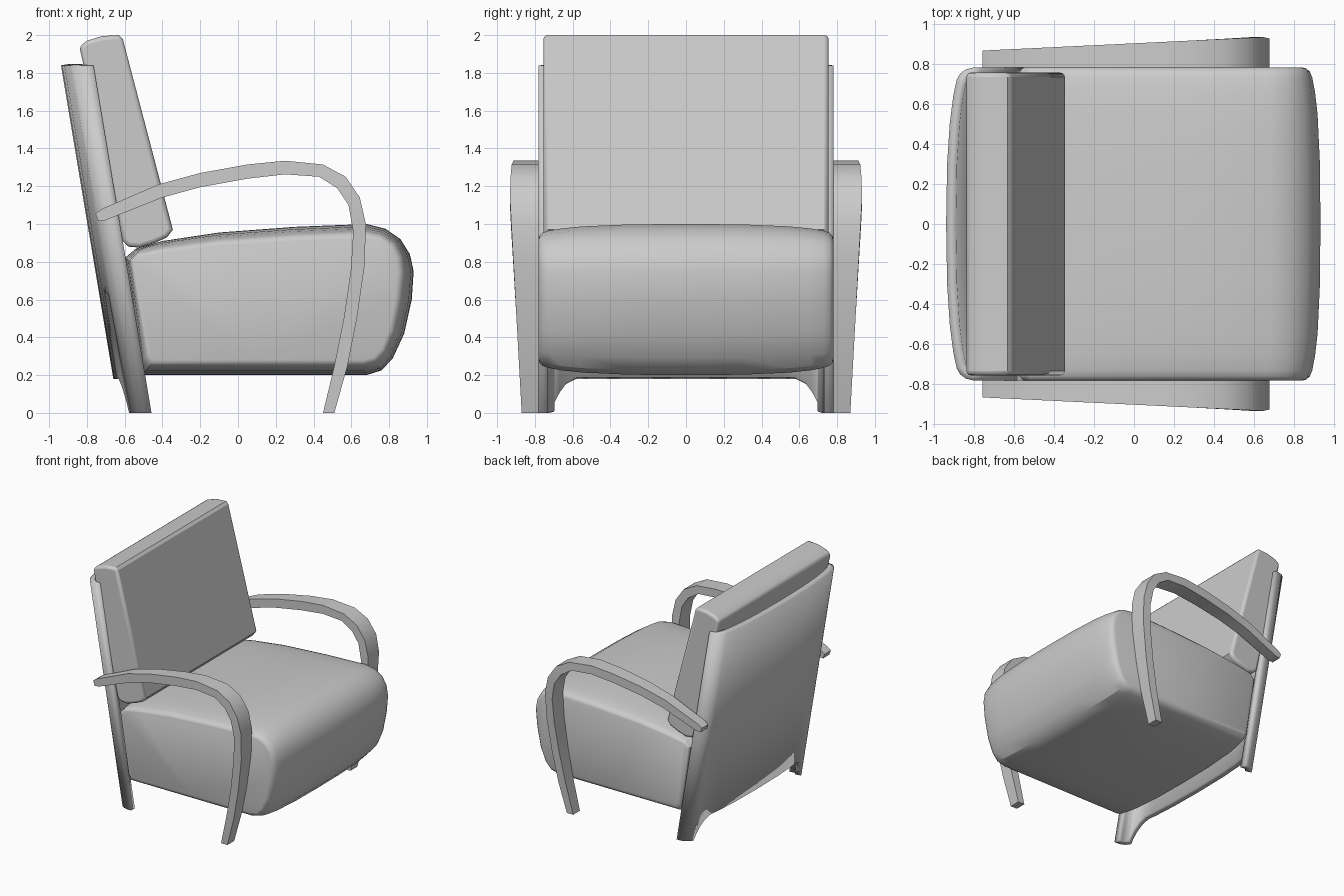
import bpy
import bmesh
import math

cube = bpy.data.objects.get("Cube")
if cube:
    bpy.data.objects.remove(cube, do_unlink=True)

grey = bpy.data.materials.new("light grey")
grey.use_nodes = True
COLOUR = (0.6, 0.6, 0.6, 1)
grey.diffuse_color = COLOUR
grey.node_tree.nodes["Principled BSDF"].inputs["Base Color"].default_value = COLOUR


def make(name, rings, closed=True, caps=True):
    """Skin a row of equal-length point rings into an object."""
    bm = bmesh.new()
    rows = [[bm.verts.new(p) for p in ring] for ring in rings]
    n = len(rows[0])
    for a, b in zip(rows, rows[1:]):
        for i in range(n if closed else n - 1):
            j = (i + 1) % n
            bm.faces.new((a[i], a[j], b[j], b[i]))
    if caps:
        bm.faces.new(rows[0][::-1])
        bm.faces.new(rows[-1])
    bmesh.ops.recalc_face_normals(bm, faces=bm.faces)
    mesh = bpy.data.meshes.new(name)
    bm.to_mesh(mesh)
    bm.free()
    obj = bpy.data.objects.new(name, mesh)
    bpy.context.collection.objects.link(obj)
    mesh.materials.append(grey)
    return obj


def smooth(obj, degrees=30):
    bpy.ops.object.select_all(action="DESELECT")
    obj.select_set(True)
    bpy.context.view_layer.objects.active = obj
    bpy.ops.object.shade_smooth_by_angle(angle=math.radians(degrees))


def mix(a, b, t):
    return a + (b - a) * t


# Seat cushion: full middle profile shrinking to a smaller side profile
middle = [(-.6, .82), (-.54, .87), (-.4, .91), (-.1, .955), (.3, .985), (.68, 1), (.78, .975),
          (.86, .92), (.91, .84), (.93, .75), (.92, .6), (.88, .42), (.82, .29), (.76, .225),
          (.68, .2), (.1, .2), (-.5, .2), (-.53, .25)]
side = [(-.55, .79), (-.52, .83), (-.4, .85), (-.1, .885), (.3, .91), (.66, .925), (.74, .915),
        (.8, .88), (.835, .82), (.845, .74), (.83, .6), (.8, .44), (.76, .34), (.72, .295),
        (.66, .28), (.1, .28), (-.45, .28), (-.47, .31)]
half = [(.78, 1), (.775, .82), (.76, .62), (.73, .48), (.66, .32), (.55, .17), (.3, .03)]
stations = [(-y, t) for y, t in half] + [(0, 0)] + half[::-1]
seat = make("seat_cushion", [
    [(mix(m[0], s[0], t), y, mix(m[1], s[1], t)) for m, s in zip(middle, side)]
    for y, t in stations])
smooth(seat)

# Back cushion: leaning block with rounded edges
outline = [(-.84, 1.94), (-.8, 1.97), (-.72, 1.995), (-.63, 2), (-.61, 1.98), (-.345, .97),
           (-.375, .93), (-.44, .9), (-.52, .875), (-.58, .88), (-.61, .91)]
back = make("back_cushion", [[(x, y, z) for x, z in outline] for y in (-.755, .755)])
bevel = back.modifiers.new("soft_edges", "BEVEL")
bevel.width = .022
bevel.segments = 3
bevel.limit_method = "ANGLE"
bevel.angle_limit = math.radians(60)
smooth(back)

# Back shell: curved leaning panel whose edges run down into the rear legs
LEAN = .167
section = [(0, -.63, .18), (.3, -.625, .18), (.5, -.612, .18), (.58, -.602, .18),
           (.64, -.594, .15), (.68, -.586, .1), (.705, -.58, .05), (.72, -.577, 0),
           (.75, -.56, 0), (.772, -.53, 0), (.78, -.495, 0), (.78, -.458, 0)]
section = [(-y, u, z) for y, u, z in section[:0:-1]] + section
shell = make("back_shell", [
    [(u - LEAN * z, y, z) for z in (low, .9, 1.84)] for y, u, low in section],
    closed=False, caps=False)
# Make the shell normals face backwards before thickening inwards
if shell.data.polygons[len(shell.data.polygons) // 2].normal.x < 0:
    direction = -1
else:
    direction = 1
solid = shell.modifiers.new("thickness", "SOLIDIFY")
solid.thickness = .05
solid.offset = direction
smooth(shell)

# Arms: bent flat ribbons sweeping forward and down into the front legs
outer = [(-.755, 1.055), (-.72, 1.08), (-.42, 1.21), (-.2, 1.27), (.05, 1.315), (.25, 1.335),
         (.45, 1.315), (.57, 1.25), (.645, 1.14), (.677, 1), (.67, .78), (.63, .5), (.58, .25),
         (.51, 0)]
inner = [(-.74, 1.015), (-.7, 1.02), (-.4, 1.14), (-.2, 1.195), (.05, 1.24), (.25, 1.263),
         (.43, 1.25), (.525, 1.19), (.585, 1.1), (.61, .96), (.598, .76), (.56, .5), (.51, .25),
         (.45, 0)]
for name, sign in (("left_side", 1), ("right_side", -1)):
    rings = []
    for (xo, zo), (xi, zi) in zip(outer, inner):
        # Widest at the front bend, narrower at the rear tip and at the foot
        width = min(.865 + (xo + .755) * .048, .87 + zo * .055)
        rings.append([(xo, sign * .78, zo), (xo, sign * width, zo),
                      (xi, sign * width, zi), (xi, sign * .78, zi)])
    smooth(make(name + "_arm_and_front_leg", rings))
